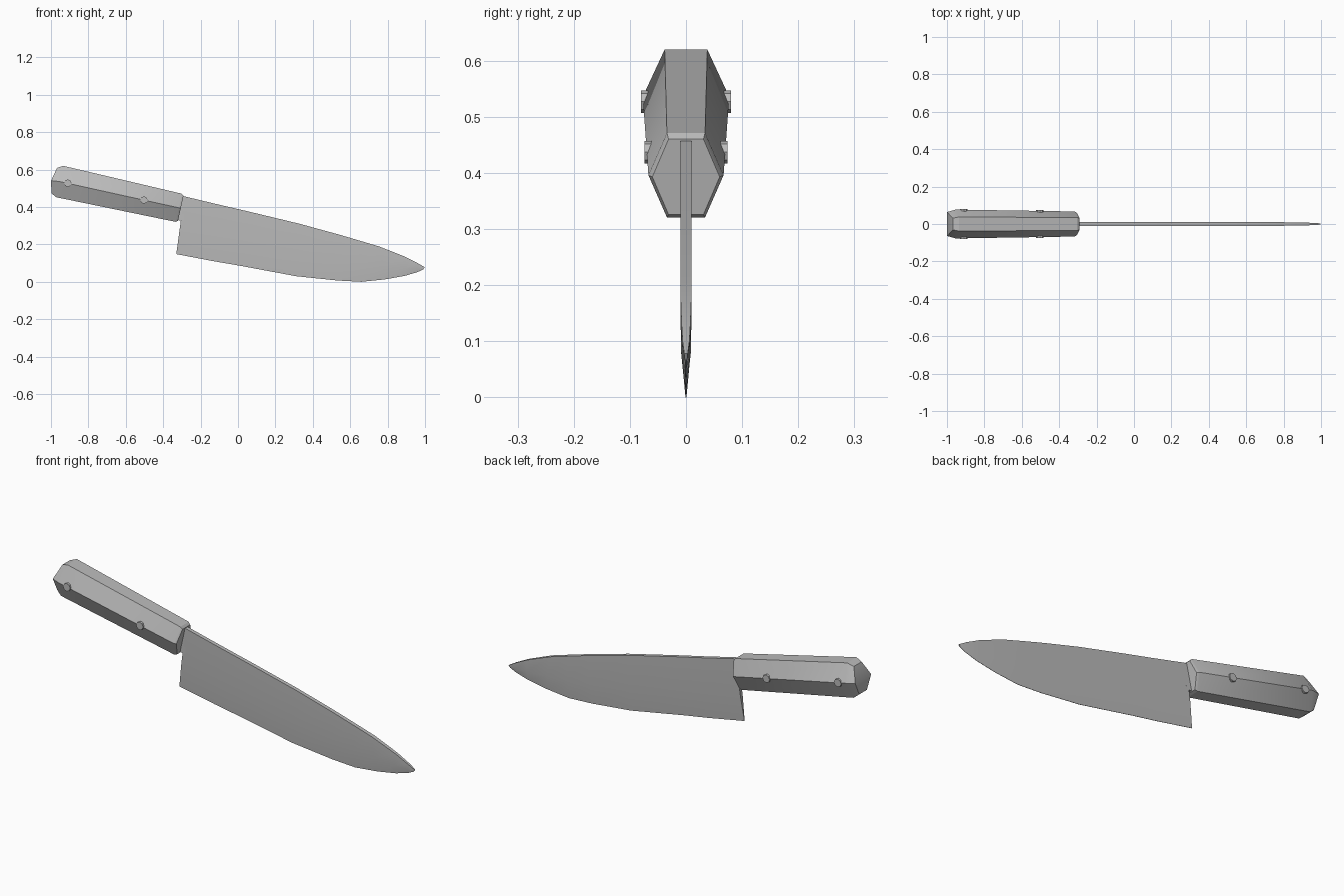
import bpy, bmesh, math
from mathutils import Matrix

if "Cube" in bpy.data.objects:
    bpy.data.objects.remove(bpy.data.objects["Cube"], do_unlink=True)

TILT = math.radians(12.5)

grey = bpy.data.materials.new("plain grey")
grey.use_nodes = True
COLOUR = (0.5, 0.5, 0.5, 1)
grey.diffuse_color = COLOUR
grey.node_tree.nodes["Principled BSDF"].inputs["Base Color"].default_value = COLOUR


def finish(bm, name, angle=30):
    bmesh.ops.recalc_face_normals(bm, faces=bm.faces)
    mesh = bpy.data.meshes.new(name)
    bm.to_mesh(mesh)
    bm.free()
    mesh.materials.append(grey)
    obj = bpy.data.objects.new(name, mesh)
    bpy.context.collection.objects.link(obj)
    bpy.ops.object.select_all(action="DESELECT")
    obj.select_set(True)
    bpy.context.view_layer.objects.active = obj
    bpy.ops.object.shade_smooth_by_angle(angle=math.radians(angle))
    return obj


def loft(bm, rings):
    """Skin a list of equal closed rings and cap both ends with quads."""
    loops = [[bm.verts.new(p) for p in ring] for ring in rings]
    n = len(loops[0])
    for a, b in zip(loops, loops[1:]):
        for i in range(n):
            j = (i + 1) % n
            bm.faces.new((a[i], a[j], b[j], b[i]))
    for end in (loops[0], loops[-1]):
        for i in range(n // 2 - 1):
            bm.faces.new((end[i], end[i + 1], end[n - 2 - i], end[n - 1 - i]))


# Handle: tilted hexagonal bar with chamfered ends
def hexagon(x, z, half_height, flat, wide, bulge=0):
    ring = []
    for y, h, shift in ((flat, 1, 0), (wide, 0, bulge), (flat, -1, 0),
                        (-flat, -1, 0), (-wide, 0, bulge), (-flat, 1, 0)):
        up = h * half_height
        ring.append((x + up * math.sin(TILT) - shift, y, z + up * math.cos(TILT)))
    return ring


bm = bmesh.new()
loft(bm, [
    hexagon(-0.983, 0.541, 0.069, 0.031, 0.064, 0.016),
    hexagon(-0.953, 0.536, 0.086, 0.038, 0.077),
    hexagon(-0.318, 0.396, 0.077, 0.034, 0.067),
    hexagon(-0.306, 0.393, 0.069, 0.031, 0.060),
])
finish(bm, "handle")

# Rivets: pins through the handle, showing on both sides
for name, x, z, half in (("rear_rivet", -0.91, 0.527, 0.080),
                         ("front_rivet", -0.503, 0.437, 0.074)):
    bm = bmesh.new()
    bmesh.ops.create_cone(bm, cap_ends=True, segments=8, radius1=0.02, radius2=0.02,
                          depth=2 * half,
                          matrix=Matrix.Translation((x, 0, z)) @ Matrix.Rotation(math.pi / 2, 4, "X"))
    finish(bm, name)

# Blade: stations of spine x, z, edge x, z and half thickness
STATIONS = [
    (-0.288, 0.457, -0.33, 0.148, 0.010),
    (-0.10, 0.412, -0.13, 0.110, 0.010),
    (0.064, 0.374, 0.01, 0.086, 0.010),
    (0.33, 0.310, 0.31, 0.030, 0.010),
    (0.545, 0.251, 0.53, 0.007, 0.010),
    (0.66, 0.217, 0.66, 0.000, 0.010),
    (0.76, 0.187, 0.786, 0.013, 0.010),
    (0.893, 0.134, 0.893, 0.032, 0.008),
    (0.96, 0.100, 0.96, 0.052, 0.006),
    (0.998, 0.078, 0.99, 0.066, 0.003),
]
rings = []
for sx, sz, ex, ez, t in STATIONS:
    def at(f, y):
        return (sx + (ex - sx) * f, y, sz + (ez - sz) * f)
    rings.append([at(0, t), at(0.6, 0.9 * t), at(1, 0.0008),
                  at(1, -0.0008), at(0.6, -0.9 * t), at(0, -t)])
bm = bmesh.new()
loft(bm, rings)
finish(bm, "blade")

# Neck: short tang joining the blade to the handle
bm = bmesh.new()
loft(bm, [[(x, y, z) for x, z, y in ((a, top, 0.0095), (b, low, 0.0095),
                                     (b, low, -0.0095), (a, top, -0.0095))]
          for a, top, b, low in ((-0.34, 0.465, -0.37, 0.335),
                                 (-0.287, 0.456, -0.290, 0.326))])
finish(bm, "neck")
